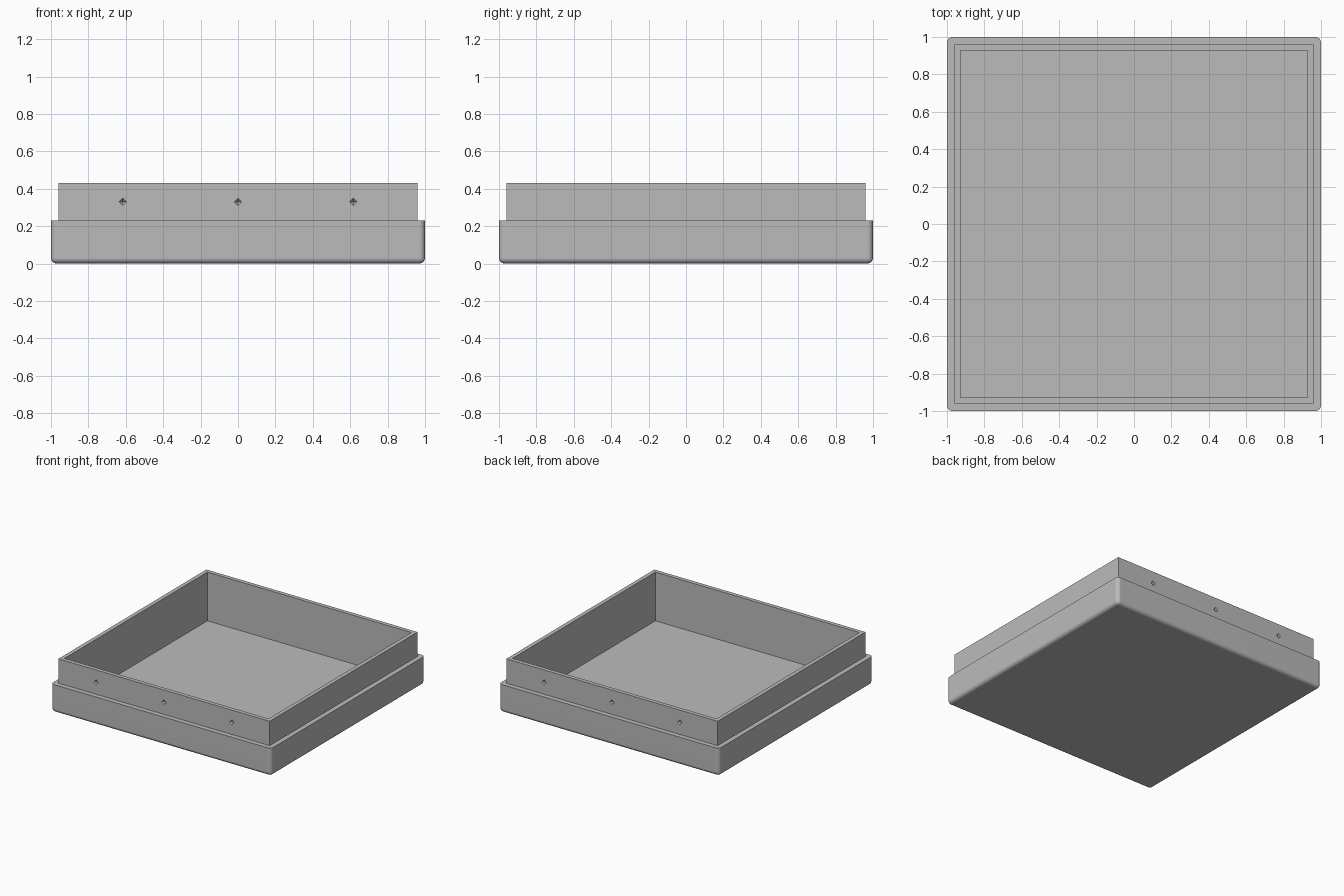
import bpy
import bmesh
from mathutils import Matrix, Vector

cube = bpy.data.objects.get("Cube")
if cube:
    bpy.data.objects.remove(cube, do_unlink=True)

BASE_HALF, BASE_TOP = 1.0, 0.23
RIM_HALF, RIM_TOP = 0.96, 0.43
CAVITY_HALF, FLOOR = 0.927, 0.03
CORNER = 0.03

grey = bpy.data.materials.new("plain grey")
grey.use_nodes = True
colour = (0.5, 0.5, 0.5, 1)
grey.diffuse_color = colour
grey.node_tree.nodes["Principled BSDF"].inputs["Base Color"].default_value = colour


def make_object(name, bm):
    mesh = bpy.data.meshes.new(name)
    bm.to_mesh(mesh)
    bm.free()
    mesh.materials.append(grey)
    obj = bpy.data.objects.new(name, mesh)
    bpy.context.collection.objects.link(obj)
    return obj


def box(name, half, low, high, rounding=0):
    bm = bmesh.new()
    bmesh.ops.create_cube(bm, size=1)
    bmesh.ops.scale(bm, vec=(2 * half, 2 * half, high - low), verts=bm.verts)
    bmesh.ops.translate(bm, vec=(0, 0, (low + high) / 2), verts=bm.verts)
    if rounding:
        # Round every edge except those around the top
        edges = [e for e in bm.edges if min(v.co.z for v in e.verts) < low + 0.001]
        bmesh.ops.bevel(bm, geom=edges, offset=rounding, segments=5,
                        profile=0.5, affect='EDGES')
    return make_object(name, bm)


def combine(target, tool, operation):
    mod = target.modifiers.new(operation, 'BOOLEAN')
    mod.object = tool
    mod.operation = operation
    mod.solver = 'EXACT'
    bpy.context.view_layer.objects.active = target
    bpy.ops.object.modifier_apply(modifier=mod.name)
    bpy.data.objects.remove(tool, do_unlink=True)


# Rounded base with the narrower upright rim, hollowed out
tray = box("box_tray", BASE_HALF, 0, BASE_TOP, CORNER)
combine(tray, box("rim", RIM_HALF, BASE_TOP - 0.1, RIM_TOP), 'UNION')
combine(tray, box("cavity", CAVITY_HALF, FLOOR, RIM_TOP + 0.1), 'DIFFERENCE')

# Faceted snap dimples along the front and back of the rim
bm = bmesh.new()
for side in (-1, 1):
    for x in (-0.617, 0, 0.617):
        place = Matrix.Translation(Vector((x, side * RIM_HALF, 0.33)))
        bmesh.ops.create_uvsphere(bm, u_segments=4, v_segments=2,
                                  radius=0.02, matrix=place)
combine(tray, make_object("dimples", bm), 'DIFFERENCE')

# Smooth rounded edges, flat walls
bpy.ops.object.select_all(action='DESELECT')
tray.select_set(True)
bpy.context.view_layer.objects.active = tray
bpy.ops.object.shade_smooth_by_angle(angle=0.52)
normals = tray.modifiers.new("flat walls", 'WEIGHTED_NORMAL')
normals.keep_sharp = True
